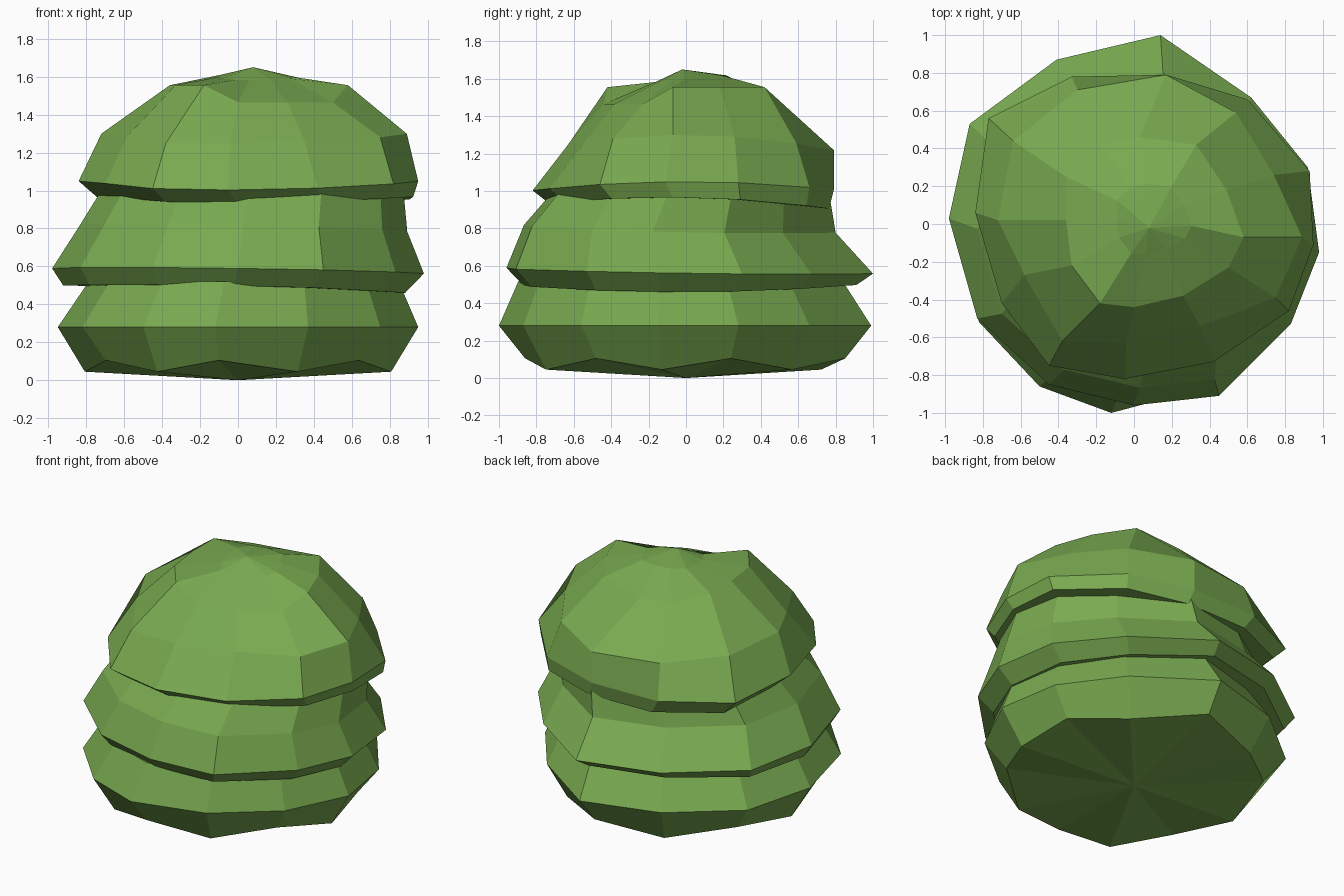
import bpy
import bmesh

cube = bpy.data.objects.get("Cube")
if cube:
    bpy.data.objects.remove(cube, do_unlink=True)

# Single leaf colour
leaf = bpy.data.materials.new("leaf_green")
leaf.use_nodes = True
colour = (0.19, 0.40, 0.08, 1)
leaf.diffuse_color = colour
shader = leaf.node_tree.nodes["Principled BSDF"]
shader.inputs["Base Color"].default_value = colour
shader.inputs["Roughness"].default_value = 0.9


def ring(outline, height, scale=(1, 1), shift=(0, 0), tilt=0, bow=0, zigzag=0, lean=0):
    """Scaled copy of an outline; height varies gently across the ring."""
    points = []
    for i, (x, y) in enumerate(outline):
        z = height + tilt * y + bow * y * y + lean * x
        z += zigzag if i % 2 else -zigzag
        points.append((x * scale[0] + shift[0], y * scale[1] + shift[1], z))
    return points


def crown_dip(x, y):
    """Sunken patches of the crown: front left and back right shoulders."""
    if x > -.1 and y < -.2:
        return .09
    return .05 if x < .1 and y > .4 else 0


def tier(name, rings, bottom, top):
    """Loft rings into a closed faceted solid with a fan at each end."""
    bm = bmesh.new()
    loops = [[bm.verts.new(p) for p in points] for points in rings]
    count = len(loops[0])
    for lower, upper in zip(loops, loops[1:]):
        for i in range(count):
            j = (i + 1) % count
            bm.faces.new((lower[i], lower[j], upper[j], upper[i]))
    for loop, centre in ((loops[0], bottom), (loops[-1], top)):
        tip = bm.verts.new(centre)
        for i in range(count):
            bm.faces.new((loop[i], loop[(i + 1) % count], tip))
    bmesh.ops.recalc_face_normals(bm, faces=bm.faces)
    mesh = bpy.data.meshes.new(name)
    bm.to_mesh(mesh)
    bm.free()
    mesh.materials.append(leaf)
    obj = bpy.data.objects.new(name, mesh)
    bpy.context.collection.objects.link(obj)


# Outlines of each tier, listed from the right side round the back
lower_rim = [(-.95, 0), (-.82, .5), (-.4, .84), (.12, .99), (.6, .66), (.88, .28),
             (.95, -.15), (.75, -.56), (.37, -.87), (-.12, -1), (-.5, -.86), (-.82, -.52)]
middle_rim = [(-.98, .03), (-.87, .53), (-.41, .87), (.14, 1), (.62, .67), (.92, .3),
              (.98, -.15), (.83, -.53), (.45, -.91), (0, -.96), (-.45, -.85), (-.83, -.5)]
upper_rim = [(-.84, .06), (-.77, .56), (-.33, .78), (.17, .79), (.6, .66), (.93, .28),
             (.95, -.11), (.82, -.46), (.42, -.73), (-.05, -.82), (-.45, -.75), (-.7, -.42)]
shoulder = [(-.72, .02), (-.64, .44), (-.3, .71), (.17, .79), (.54, .59), (.74, .26),
            (.89, -.07), (.75, -.39), (.35, -.54), (-.04, -.63), (-.38, -.62), (-.58, -.27)]
crown = [(-.36, .02), (-.36, .25), (-.18, .42), (.03, .46), (.33, .42), (.49, .18),
         (.58, -.07), (.5, -.23), (.26, -.38), (0, -.44), (-.18, -.42), (-.33, -.22)]

# Lower tier: rounded base
tier("lower_foliage", [
    ring(lower_rim, .075, (.85, .86), zigzag=.03),
    ring(lower_rim, .28),
    ring(lower_rim, .52, (.86, .87), shift=(.03, -.025)),
], (0, 0, 0), (0, 0, .52))

# Middle tier: overhanging skirt
tier("middle_foliage", [
    ring(middle_rim, .48, (.92, .91), shift=(-.02, 0), bow=.02, lean=-.02),
    ring(middle_rim, .575, tilt=-.015, lean=-.015),
    ring(middle_rim, .8, (.88, .85), shift=(.03, -.05), tilt=-.02, lean=-.02),
    ring(middle_rim, .98, (.82, .755), shift=(.07, .015), tilt=-.02),
], (0, 0, .48), (0, 0, .98))

# Upper tier: domed cap with a slightly uneven crown
crown_ring = [(x, y, z - crown_dip(x, y)) for x, y, z in ring(crown, 1.555)]
tier("upper_foliage", [
    ring(upper_rim, .965, (.93, .93), shift=(.04, .03), tilt=-.02, bow=-.07),
    ring(upper_rim, 1.05, bow=-.07),
    ring(shoulder, 1.3, bow=-.13),
    crown_ring,
    ring(crown, 1.6, (.42, .42), shift=(.06, .02), tilt=.04),
], (0, 0, .96), (.08, -.02, 1.65))
